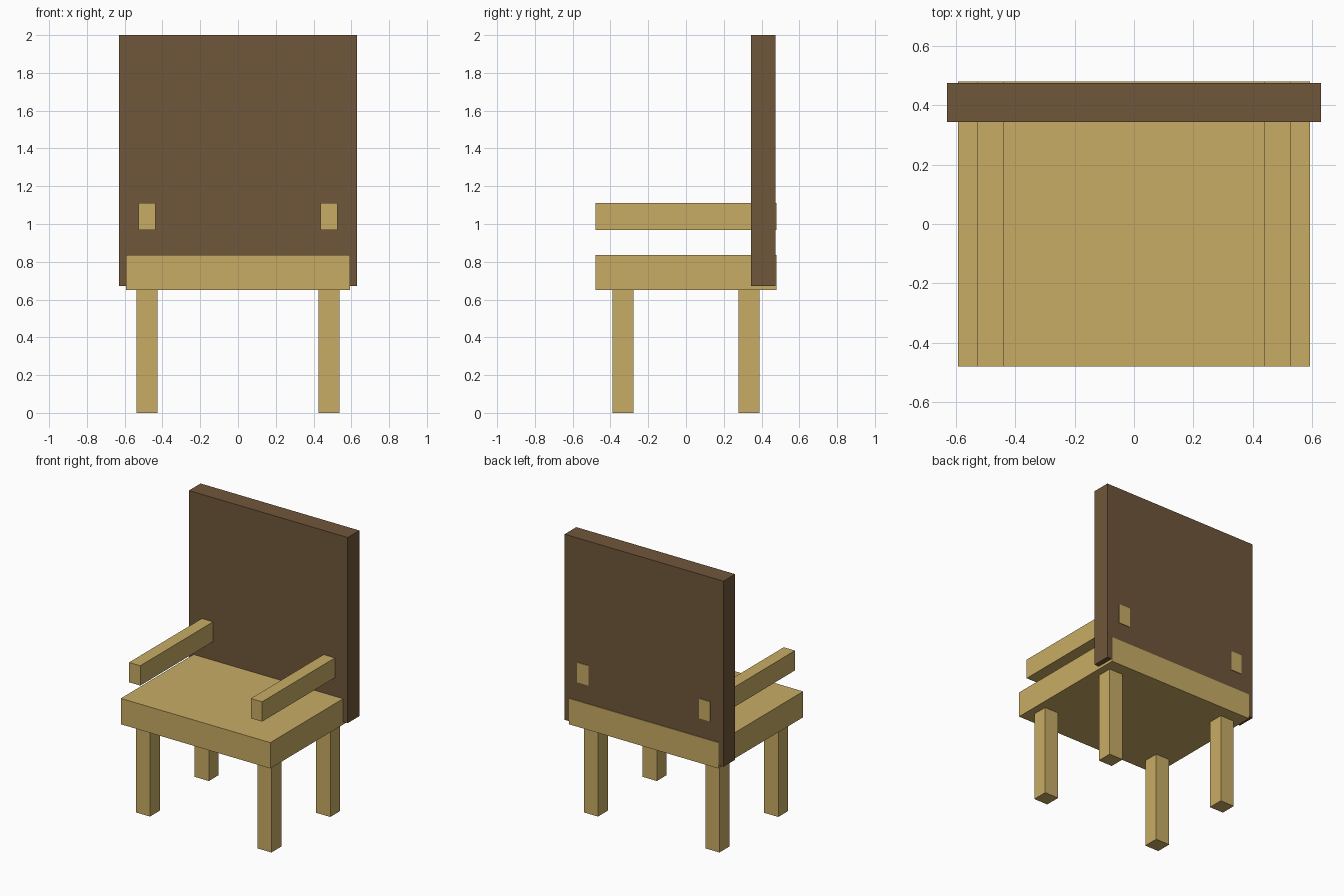
import bpy

if "Cube" in bpy.data.objects:
    bpy.data.objects.remove(bpy.data.objects["Cube"])


def material(name, rgb):
    m = bpy.data.materials.new(name)
    m.diffuse_color = (*rgb, 1)
    m.use_nodes = True
    m.node_tree.nodes["Principled BSDF"].inputs["Base Color"].default_value = m.diffuse_color
    return m


def box(name, x, y, z, mat):
    """Box spanning the (min, max) pair on each axis."""
    spans = (x, y, z)
    bpy.ops.mesh.primitive_cube_add(size=1, location=[(a + b) / 2 for a, b in spans])
    ob = bpy.context.object
    ob.name = name
    ob.scale = [b - a for a, b in spans]
    bpy.ops.object.transform_apply(location=False, rotation=False, scale=True)
    ob.data.materials.append(mat)
    return ob


tan = material("tan wood", (0.578, 0.413, 0.130))
brown = material("dark brown", (0.162, 0.093, 0.043))

# Seat slab and tall backrest
box("seat", (-0.592, 0.592), (-0.48, 0.48), (0.651, 0.836), tan)
box("backrest", (-0.629, 0.629), (0.343, 0.475), (0.671, 2.0), brown)

# Armrests (running through the backrest) and legs, mirrored left/right
for side, s in (("left", -1), ("right", 1)):
    box(side + "_armrest", sorted((s * 0.438, s * 0.527)), (-0.48, 0.48), (0.969, 1.111), tan)
    for end, y in (("front", -0.333), ("back", 0.333)):
        box(f"{end}_{side}_leg", sorted((s * 0.425, s * 0.537)),
            (y - 0.056, y + 0.056), (0, 0.651), tan)
